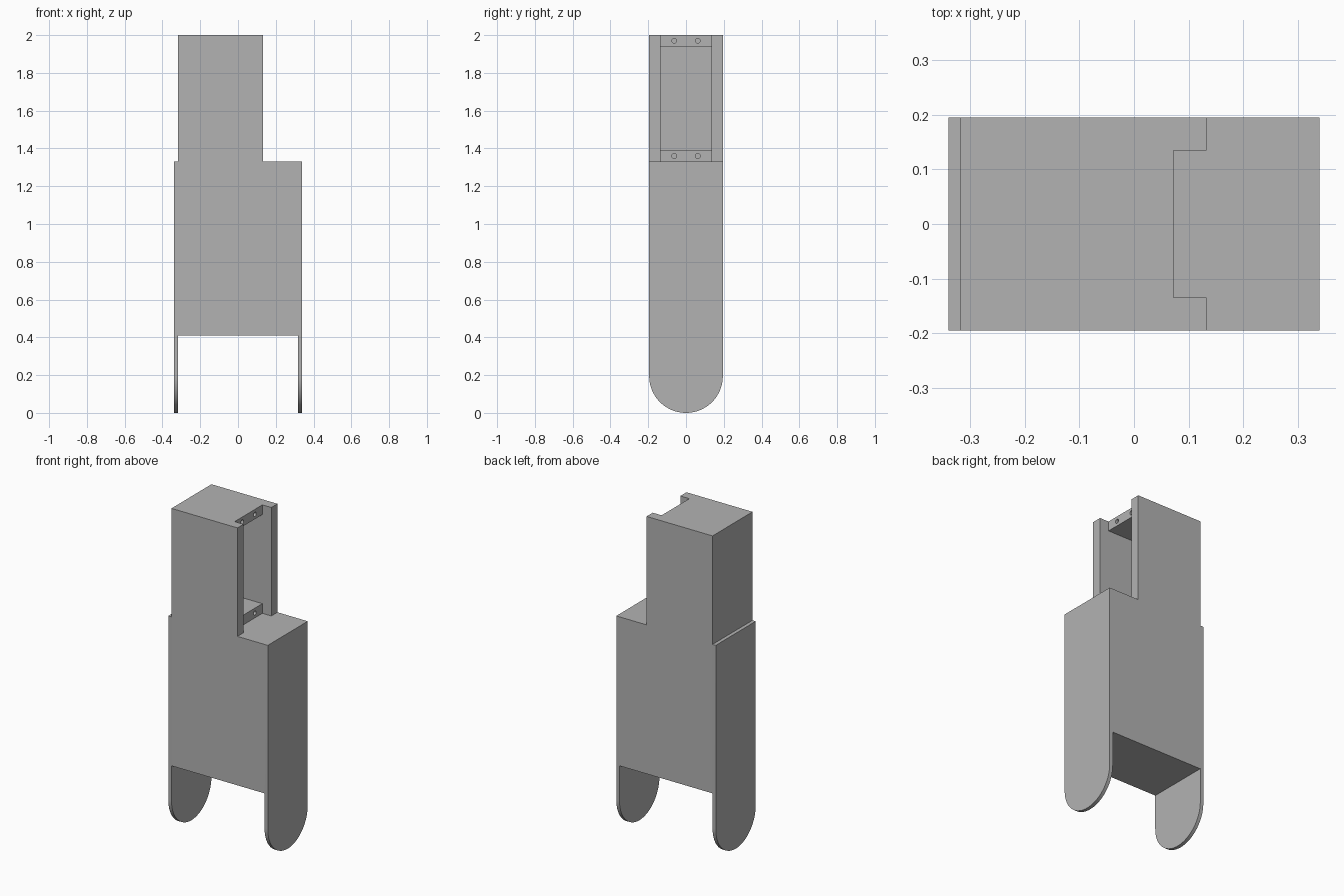
import bpy
import bmesh
import math
from mathutils import Vector

cube = bpy.data.objects.get("Cube")
if cube:
    bpy.data.objects.remove(cube, do_unlink=True)

grey = bpy.data.materials.new("plain_grey")
grey.use_nodes = True
colour = (0.45, 0.45, 0.45, 1)
grey.diffuse_color = colour
grey.node_tree.nodes["Principled BSDF"].inputs["Base Color"].default_value = colour

HALF_W, HALF_D, HEIGHT = 0.34, 0.195, 2.0
LEG_INNER, LEG_TOP, SHOULDER = 0.318, 0.41, 1.33
TOWER_RIGHT, TOWER_LEFT = -0.318, 0.133
LEDGE_X, POCKET_X, SLOT = 0.072, -0.256, 0.135


def prism(name, points, start, end):
    """Extrude a closed 3D outline from offset start to offset end."""
    bm = bmesh.new()
    face = bm.faces.new([bm.verts.new(Vector(p) + Vector(start)) for p in points])
    grown = bmesh.ops.extrude_face_region(bm, geom=[face])["geom"]
    moved = [g for g in grown if isinstance(g, bmesh.types.BMVert)]
    bmesh.ops.translate(bm, verts=moved, vec=Vector(end) - Vector(start))
    bmesh.ops.recalc_face_normals(bm, faces=bm.faces)
    mesh = bpy.data.meshes.new(name)
    bm.to_mesh(mesh)
    bm.free()
    mesh.materials.append(grey)
    obj = bpy.data.objects.new(name, mesh)
    bpy.context.collection.objects.link(obj)
    return obj


def side_prism(name, outline, x0, x1):
    return prism(name, [(0, y, z) for y, z in outline], (x0, 0, 0), (x1, 0, 0))


def rect(y0, y1, z0, z1):
    return [(y0, z0), (y1, z0), (y1, z1), (y0, z1)]


def circle(y, z, r, n, start=0.0, sweep=2 * math.pi):
    return [(y + r * math.cos(start + sweep * i / n),
             z + r * math.sin(start + sweep * i / n)) for i in range(n)]


# Front outline: two legs, body and offset tower
front = [(-HALF_W, 0), (-LEG_INNER, 0), (-LEG_INNER, LEG_TOP),
         (LEG_INNER, LEG_TOP), (LEG_INNER, 0), (HALF_W, 0),
         (HALF_W, SHOULDER), (TOWER_LEFT, SHOULDER), (TOWER_LEFT, HEIGHT),
         (TOWER_RIGHT, HEIGHT), (TOWER_RIGHT, SHOULDER), (-HALF_W, SHOULDER)]
bracket = prism("bracket_body", [(x, 0, z - 0.0) for x, z in front],
                (0, -0.3, 0), (0, 0.3, 0))

# Side outline with rounded leg ends
side = circle(0, HALF_D, HALF_D, 40, math.pi, math.pi)
side += [(HALF_D, HALF_D), (HALF_D, 2.2), (-HALF_D, 2.2)]
cutters = [(side_prism("side_outline", side, -0.5, 0.5), 'INTERSECT')]

# Open channel in the tower face, then the deep pocket between the ledges
cutters.append((side_prism("channel_cutter", rect(-SLOT, SLOT, SHOULDER, 2.1),
                           LEDGE_X, 0.3), 'DIFFERENCE'))
cutters.append((side_prism("pocket_cutter", rect(-SLOT, SLOT, 1.39, 1.94),
                           POCKET_X, 0.2), 'DIFFERENCE'))

# Screw holes in the ledges
for z in (1.36, 1.97):
    for y in (-0.062, 0.062):
        hole = side_prism("screw_hole_cutter", circle(y, z, 0.013, 16), -0.08, 0.1)
        cutters.append((hole, 'DIFFERENCE'))

for obj, operation in cutters:
    mod = bracket.modifiers.new(obj.name, 'BOOLEAN')
    mod.operation = operation
    mod.solver = 'EXACT'
    mod.object = obj
    obj.hide_render = True

# Bake the cuts and drop the helpers
bpy.context.view_layer.update()
graph = bpy.context.evaluated_depsgraph_get()
mesh = bpy.data.meshes.new_from_object(bracket.evaluated_get(graph))
bracket.modifiers.clear()
bracket.data = mesh
mesh.materials.clear()
mesh.materials.append(grey)
for poly in mesh.polygons:
    poly.material_index = 0
for obj, _ in cutters:
    bpy.data.objects.remove(obj, do_unlink=True)

# Smooth the rounded ends and holes, keep the rest crisp
bpy.ops.object.select_all(action='DESELECT')
bracket.select_set(True)
bpy.context.view_layer.objects.active = bracket
bpy.ops.object.shade_smooth_by_angle(angle=math.radians(30))
